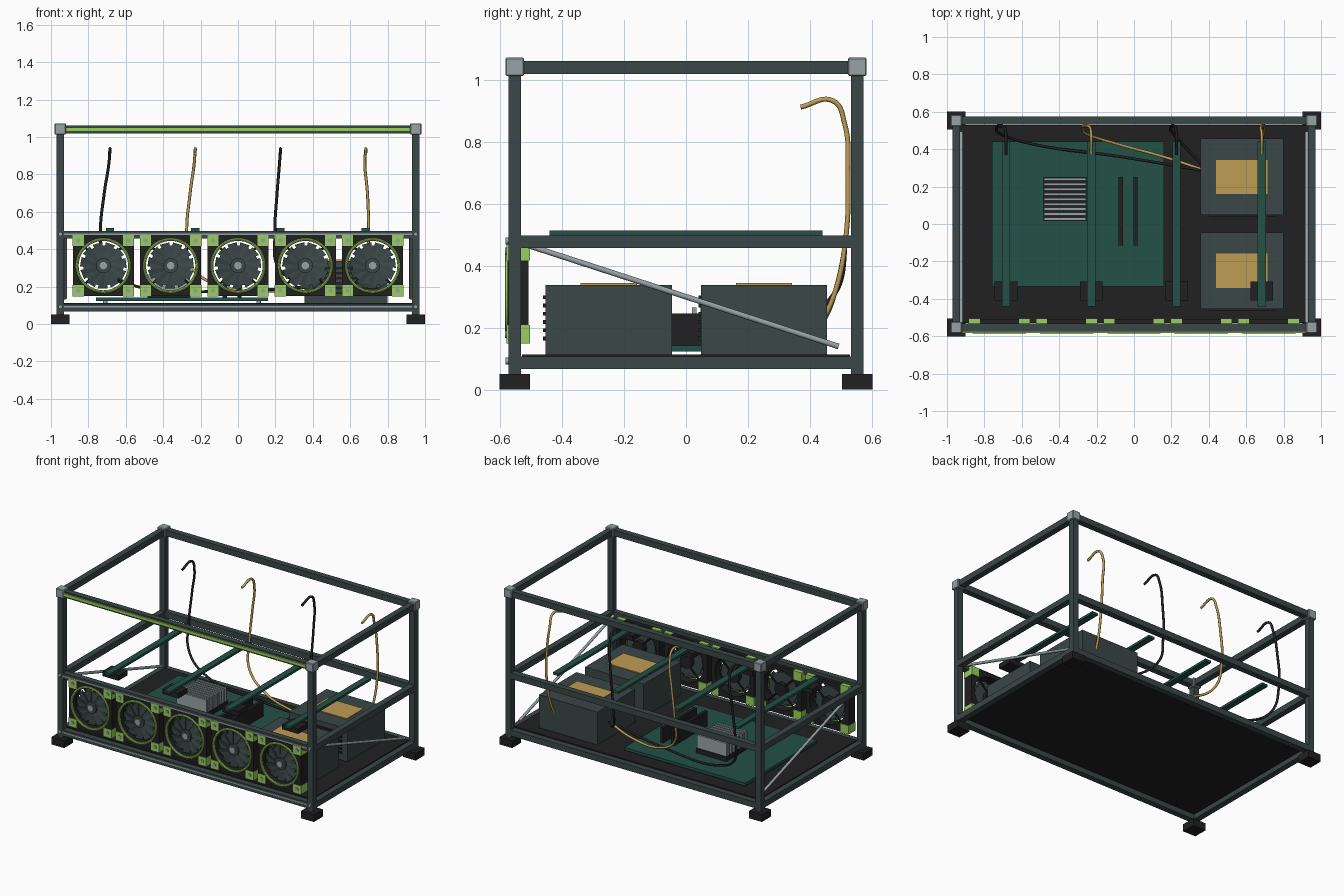
import bpy, bmesh
from math import cos, sin, pi, radians
from mathutils import Vector, Matrix

if "Cube" in bpy.data.objects:
    bpy.data.objects.remove(bpy.data.objects["Cube"])


def material(name, rgb):
    m = bpy.data.materials.new(name)
    m.use_nodes = True
    m.diffuse_color = (*rgb, 1)
    bsdf = m.node_tree.nodes["Principled BSDF"]
    bsdf.inputs["Base Color"].default_value = (*rgb, 1)
    bsdf.inputs["Roughness"].default_value = 0.6
    return m


SLATE = material("slate", (0.044, 0.063, 0.063))
BLACK = material("black", (0.015, 0.015, 0.016))
GREY = material("light_grey", (0.31, 0.37, 0.38))
LIME = material("lime", (0.33, 0.62, 0.11))
GREEN = material("board_green", (0.016, 0.082, 0.063))
GOLD = material("gold", (0.52, 0.34, 0.09))


def finish(name, bm, mat, smooth=False):
    bmesh.ops.recalc_face_normals(bm, faces=bm.faces)
    mesh = bpy.data.meshes.new(name)
    bm.to_mesh(mesh)
    bm.free()
    mesh.materials.append(mat)
    ob = bpy.data.objects.new(name, mesh)
    bpy.context.collection.objects.link(ob)
    if smooth:
        bpy.ops.object.select_all(action="DESELECT")
        ob.select_set(True)
        bpy.context.view_layer.objects.active = ob
        bpy.ops.object.shade_smooth_by_angle(angle=radians(40))
    return ob


def box(name, centre, size, mat, bevel=0.0):
    bm = bmesh.new()
    bmesh.ops.create_cube(bm, size=1, matrix=Matrix.Translation(centre) @ Matrix.Diagonal((*size, 1)))
    if bevel:
        bmesh.ops.bevel(bm, geom=bm.edges[:], offset=bevel, segments=1, affect="EDGES")
    return finish(name, bm, mat)


def rod(name, a, b, r, mat, sides=16):
    a, b = Vector(a), Vector(b)
    d = b - a
    bm = bmesh.new()
    mx = Matrix.Translation((a + b) / 2) @ d.to_track_quat("Z", "Y").to_matrix().to_4x4()
    bmesh.ops.create_cone(bm, cap_ends=True, segments=sides, radius1=r, radius2=r, depth=d.length, matrix=mx)
    return finish(name, bm, mat, True)


def lathe_ring(name, sections, mat, n=48, smooth=True):
    """Closed loop of sections; each section maps an angle to a point."""
    bm = bmesh.new()
    loops = [[bm.verts.new(f(2 * pi * i / n)) for f in sections] for i in range(n)]
    k = len(sections)
    for i in range(n):
        p, q = loops[i], loops[(i + 1) % n]
        for j in range(k):
            bm.faces.new((p[j], p[(j + 1) % k], q[(j + 1) % k], q[j]))
    return finish(name, bm, mat, smooth)


# Open frame of square extrusions
PX, PY, W = 0.95, 0.553, 0.041
LEVELS = {"bottom": 0.086, "middle": 0.477, "top": 1.04}
for sx in (-1, 1):
    for sy in (-1, 1):
        tag = ("left" if sx > 0 else "right") + ("_back" if sy > 0 else "_front")
        box("post_" + tag, (sx * PX, sy * PY, 0.54), (W, W, 1.0), SLATE)
        box("foot_" + tag, (sx * PX, sy * PY, 0.025), (0.098, 0.098, 0.05), BLACK)
        box("corner_block_" + tag, (sx * PX, sy * PY, 1.042), (0.06, 0.06, 0.06), GREY, 0.004)
for label, z in LEVELS.items():
    for s in (-1, 1):
        box(label + "_long_rail", (0, s * PY, z), (2 * PX - W, W, W), SLATE)
        box(label + "_side_rail", (s * PX, 0, z), (W, 2 * PY - W, W), SLATE)

# Front trim strips, bolts and side braces
box("lime_light_strip", (0, -0.578, 1.04), (1.84, 0.009, 0.02), LIME)
for z in (0.092, 0.48):
    box("front_trim", (0, -0.575, z), (1.86, 0.006, 0.01), GREY)
    for s in (-1, 1):
        rod("frame_bolt", (s * PX, -0.57, z), (s * PX, -0.583, z), 0.011, GREY)
for s in (-1, 1):
    rod("side_brace", (s * 0.924, -0.53, 0.472), (s * 0.924, 0.493, 0.139), 0.009, GREY)

# Base plate and main board
box("base_plate", (0, 0, 0.106), (1.86, 1.06, 0.014), BLACK)
box("main_board", (-0.3, 0.053, 0.132), (0.92, 0.776, 0.02), GREEN)
for x in (-0.71, 0.11):
    for y in (-0.29, 0.39):
        rod("board_standoff", (x, y, 0.11), (x, y, 0.124), 0.012, GREY)
for x in (-0.071, 0.009):
    box("memory_stick", (x, 0.068, 0.193), (0.022, 0.365, 0.104), BLACK)

# Heatsink with fins
box("heatsink_base", (-0.368, 0.133, 0.158), (0.23, 0.235, 0.034), BLACK)
for i in range(9):
    box("heatsink_fin", (-0.368, 0.027 + i * 0.0265, 0.216), (0.225, 0.014, 0.098), GREY)

# Power supplies
for y in (-0.25, 0.252):
    box("power_supply", (0.577, y, 0.225), (0.445, 0.408, 0.226), SLATE)
    box("power_supply_label", (0.577, y, 0.34), (0.275, 0.182, 0.007), GOLD)
    for i in range(6):
        box("power_supply_vent", (0.577, y - 0.207, 0.165 + i * 0.0265), (0.36, 0.009, 0.012), BLACK)

# Raised circuit bars with connector blocks
BAR_X = [-0.685 + 0.456 * i for i in range(4)]
for x in BAR_X:
    box("raised_bar", (x, 0, 0.505), (0.044, 0.88, 0.016), GREEN)
    box("bar_connector", (x, -0.358, 0.48), (0.122, 0.1, 0.034), BLACK)


# Cooling fans
def fan(cx, cz=0.312, half=0.163, hole=0.136, front=-0.576, back=-0.508):
    def circle(r, y):
        return lambda a: (cx + r * cos(a), y, cz + r * sin(a))

    def square(y):
        def point(a):
            k = half / max(abs(cos(a)), abs(sin(a)))
            return (cx + k * cos(a), y, cz + k * sin(a))
        return point

    lathe_ring("fan_housing", [circle(hole, front), square(front), square(back), circle(hole, back)], BLACK)
    tube = [circle(0.14 + 0.008 * cos(t * pi / 4), -0.577 + 0.008 * sin(t * pi / 4)) for t in range(8)]
    lathe_ring("fan_lime_ring", tube, LIME)
    for sx in (-1, 1):
        for sz in (-1, 1):
            x, z = cx + sx * 0.134, cz + sz * 0.134
            box("fan_corner_pad", (x, (front + back) / 2, z), (0.06, 0.076, 0.06), LIME)
            rod("fan_screw", (x, -0.578, z), (x, -0.584, z), 0.012, GREY, 12)
    # rotor disc, blades, hub and rear struts
    rod("fan_rotor", (cx, -0.54, cz), (cx, -0.556, cz), 0.108, SLATE, 36)
    bm = bmesh.new()
    for i in range(11):
        a = 2 * pi * i / 11
        pts = [(0.04, a, -0.56), (0.125, a - 0.1, -0.564), (0.125, a + 0.33, -0.55), (0.04, a + 0.4, -0.557)]
        rings = [[bm.verts.new((cx + r * cos(t), y + d, cz + r * sin(t))) for r, t, y in pts] for d in (0, 0.006)]
        bm.faces.new(rings[0])
        bm.faces.new(rings[1][::-1])
        for j in range(4):
            k = (j + 1) % 4
            bm.faces.new((rings[0][j], rings[1][j], rings[1][k], rings[0][k]))
    finish("fan_blades", bm, SLATE)
    rod("fan_hub", (cx, -0.54, cz), (cx, -0.57, cz), 0.04, SLATE, 24)
    rod("fan_hub_cap", (cx, -0.57, cz), (cx, -0.576, cz), 0.02, GREY, 16)
    rod("fan_motor", (cx, -0.51, cz), (cx, -0.54, cz), 0.045, BLACK, 24)
    for i in range(4):
        a = pi / 4 + i * pi / 2
        rod("fan_strut", (cx, -0.516, cz), (cx + 0.14 * cos(a), -0.516, cz + 0.14 * sin(a)), 0.006, BLACK, 8)


for i in range(5):
    fan((i - 2) * 0.36)


# Hooked cables running to the power supplies
def cable(name, points, mat):
    cu = bpy.data.curves.new(name, "CURVE")
    cu.dimensions = "3D"
    cu.bevel_depth = 0.008
    cu.bevel_resolution = 2
    cu.resolution_u = 10
    cu.use_fill_caps = True
    sp = cu.splines.new("BEZIER")
    sp.bezier_points.add(len(points) - 1)
    for bp, p in zip(sp.bezier_points, points):
        bp.co = p
        bp.handle_left_type = bp.handle_right_type = "AUTO"
    cu.materials.append(mat)
    ob = bpy.data.objects.new(name, cu)
    bpy.context.collection.objects.link(ob)
    bpy.ops.object.select_all(action="DESELECT")
    ob.select_set(True)
    bpy.context.view_layer.objects.active = ob
    bpy.ops.object.convert(target="MESH")


SWAY = (-0.05, -0.045, -0.03, 0.015)
for i, (x, s) in enumerate(zip(BAR_X, SWAY)):
    end_x = 0.4 if i < 3 else 0.68
    path = [(x, 0.37, 0.912), (x, 0.475, 0.932), (x - 0.005, 0.512, 0.86),
            (x + s * 0.6, 0.523, 0.7), (x + s, 0.515, 0.48), (x + s * 0.5, 0.48, 0.31)]
    if i < 2:
        path.append((x + 0.13, 0.43, 0.205))
        path.append(((x + end_x) / 2 + 0.07, 0.36, 0.175))
    path.append((end_x, 0.28 if i < 3 else 0.43, 0.2))
    cable("power_cable", path, GOLD if i % 2 else BLACK)
